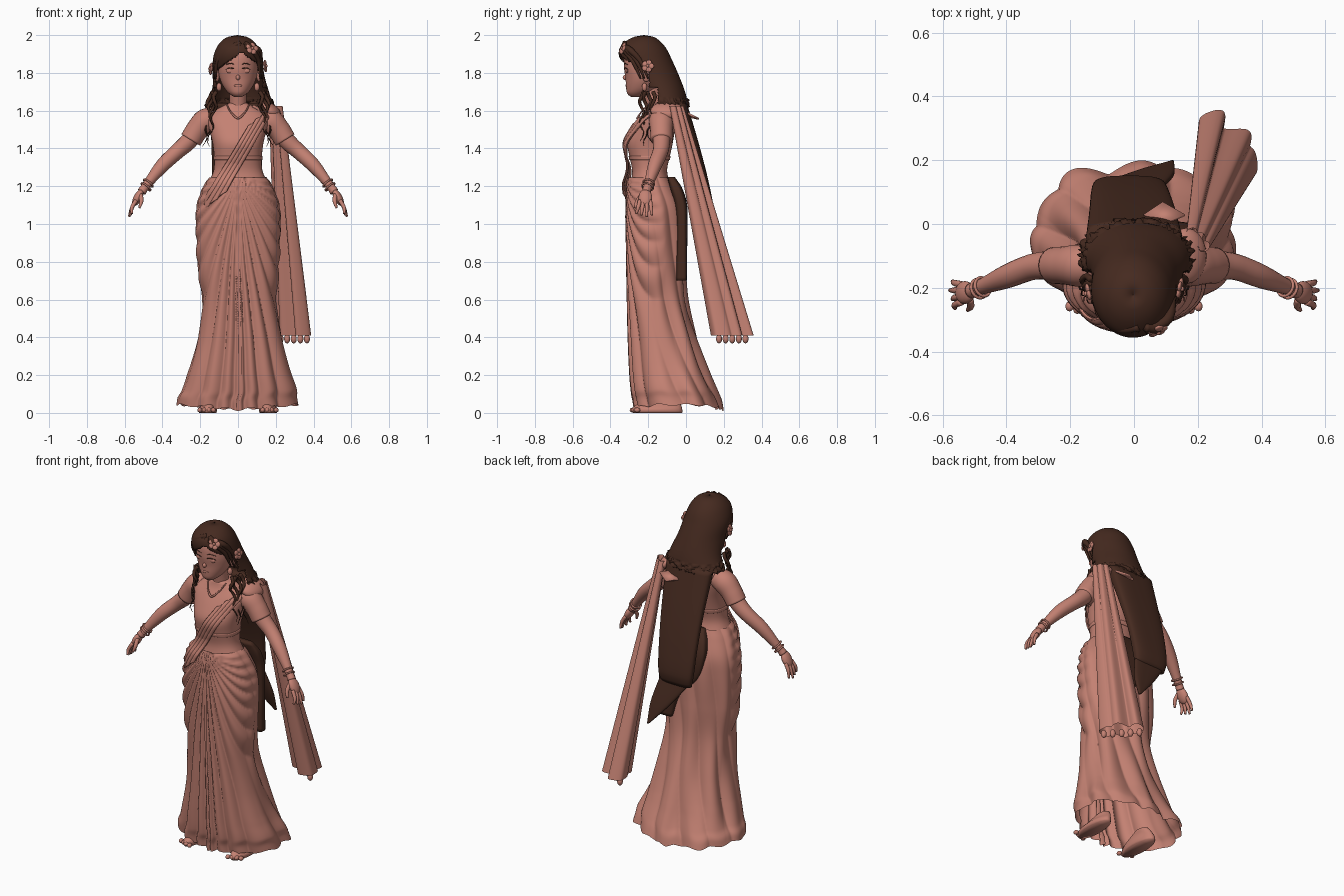
import bpy, math, random
from mathutils import Vector

random.seed(4)
cube = bpy.data.objects.get("Cube")
if cube:
    bpy.data.objects.remove(cube, do_unlink=True)


def material(name, rgb):
    m = bpy.data.materials.new(name)
    m.use_nodes = True
    m.diffuse_color = (*rgb, 1)
    m.node_tree.nodes["Principled BSDF"].inputs["Base Color"].default_value = (*rgb, 1)
    return m


CLOTH = material("dusty rose", (0.55, 0.22, 0.17))
HAIR = material("dark brown", (0.06, 0.023, 0.014))


def sample(rows, t):
    """Smooth curve through rows whose first column is the parameter."""
    i = 0
    while i < len(rows) - 2 and t > rows[i + 1][0]:
        i += 1
    a, b = rows[i], rows[i + 1]
    p, q = rows[max(i - 1, 0)], rows[min(i + 2, len(rows) - 1)]
    h = b[0] - a[0]
    u = min(max((t - a[0]) / h, 0), 1)
    out = []
    for k in range(1, len(a)):
        ma = (b[k] - p[k]) / (b[0] - p[0]) * h
        mb = (q[k] - a[k]) / (q[0] - a[0]) * h
        d = b[k] - a[k]
        out.append(a[k] + u * ma + u * u * (3 * d - 2 * ma - mb) + u ** 3 * (ma + mb - 2 * d))
    return out


def grid(name, rings, mat, closed=True, caps=False, keep=None, thick=0):
    n = len(rings[0])
    verts = [Vector(p) for r in rings for p in r]
    faces = []
    for j in range(len(rings) - 1):
        for i in range(n if closed else n - 1):
            k = (i + 1) % n
            f = (j * n + i, j * n + k, j * n + n + k, j * n + n + i)
            if keep is None or keep(sum((verts[v] for v in f), Vector()) / 4):
                faces.append(f)
    if caps:
        faces += [tuple(reversed(range(n))), tuple(range(len(verts) - n, len(verts)))]
    me = bpy.data.meshes.new(name)
    me.from_pydata(verts, [], faces)
    me.shade_smooth()
    me.materials.append(mat)
    ob = bpy.data.objects.new(name, me)
    bpy.context.collection.objects.link(ob)
    if thick:
        ob.modifiers.new("thickness", "SOLIDIFY").thickness = thick
    return ob


def loft(name, rows, mat, around=48, up=30, power=2, fold=None, grow=0, caps=True, **kw):
    """Rows are height, half width, front y, back y, centre x."""
    z0, z1 = rows[0][0], rows[-1][0]
    rings = []
    for j in range(up + 1):
        z = z0 + (z1 - z0) * j / up
        w, f, b, cx = sample(rows, z)
        ring = []
        for i in range(around):
            a = math.tau * i / around
            s, c = math.sin(a), -math.cos(a)
            r = (abs(s) ** power + abs(c) ** power) ** (-1 / power)
            x, y = w * r * s, (b - f) / 2 * r * c
            e = grow + (fold(x, c, a, z) if fold else 0)
            ring.append((cx + x + e * s, (f + b) / 2 + y + e * c, z))
        rings.append(ring)
    return grid(name, rings, mat, caps=caps, **kw)


def tube(name, pts, mat, sides=12, steps=20):
    """Points are x, y, z, radius."""
    rows = [(i, *p) for i, p in enumerate(pts)]
    path = [sample(rows, (len(pts) - 1) * k / steps) for k in range(steps + 1)]
    rings = []
    for k, p in enumerate(path):
        d = Vector(path[min(k + 1, steps)][:3]) - Vector(path[max(k - 1, 0)][:3])
        s = d.cross(Vector((0.1, 1, 0.05))).normalized()
        t = d.cross(s).normalized()
        rings.append([Vector(p[:3]) + p[3] * (s * math.cos(math.tau * i / sides) + t * math.sin(math.tau * i / sides))
                      for i in range(sides)])
    return grid(name, rings, mat, caps=True)


def ball(name, loc, scale, mat, rot=(0, 0, 0)):
    bpy.ops.mesh.primitive_uv_sphere_add(segments=20, ring_count=12, location=loc, rotation=rot)
    ob = bpy.context.object
    ob.name, ob.scale = name, scale
    ob.data.materials.append(mat)
    ob.data.shade_smooth()


# Torso with bust and sloping shoulders
TORSO = [(1.1, .18, -.295, -.06, 0), (1.2, .165, -.295, -.08, 0), (1.28, .13, -.285, -.1, 0),
         (1.36, .127, -.3, -.085, 0), (1.43, .135, -.31, -.07, 0), (1.5, .152, -.28, -.06, 0),
         (1.56, .165, -.245, -.06, 0), (1.6, .125, -.22, -.07, 0), (1.64, .05, -.21, -.1, 0)]
loft("torso", TORSO, CLOTH, power=2.3)
loft("blouse_hem", [(z, *sample(TORSO, z)) for z in (1.34, 1.35, 1.36)], CLOTH, up=4, power=2.3, grow=.004)


# Pleated skirt: folds radiate from the waist in front and sweep round the back
def skirt_fold(x, c, a, z):
    phi = abs(math.atan2(x, 1.24 - z))
    low = max(0, 1 - z / 1.2)
    front = abs(math.sin(26 * phi ** 0.6)) - .6
    sweep = abs(math.sin(5.5 * a + 4 * z)) - .6 + .4 * math.sin(7 * a - 4 * z)
    k = min(max(.5 - c * 1.5, 0), 1)
    return (.014 + .018 * low) * front * k + (.009 + .018 * low) * sweep * (1 - k)


skirt = loft("skirt", [(.01, .312, -.265, .185, 0), (.06, .305, -.272, .172, 0), (.1, .295, -.28, .155, .01),
                       (.2, .265, -.29, .115, .01), (.4, .215, -.3, .05, .01), (.6, .195, -.305, .0, .005),
                       (.8, .215, -.31, -.01, 0), (1.0, .222, -.315, -.012, 0), (1.1, .215, -.315, -.022, 0),
                       (1.2, .18, -.315, -.06, 0), (1.245, .15, -.305, -.08, 0)],
             CLOTH, around=240, up=100, power=2.35, fold=skirt_fold, caps=False)

# Hem rises a little in scallops toward the sides and back
for v in skirt.data.vertices:
    a = math.atan2(v.co.x, -v.co.y)
    v.co.z += max(0, 1 - v.co.z / .25) * (.09 * abs(v.co.x) + .012 * math.sin(7 * a) ** 2)

# Broad diagonal pleated sash from the shoulder across the chest to the hip
sash = []
for j in range(61):
    u = j / 60
    line = []
    for i in range(41):
        v = i / 40 - .5
        x, z = .13 - .28 * u + v * (.16 + .03 * u), 1.58 - .48 * u + v * (.14 + .02 * u)
        z = min(z, 1.625)
        w, f, b, cx = sample(TORSO, z)
        x = min(max(x, -w * .97), w * .97)
        y = (f + b) / 2 - (b - f) / 2 * (1 - abs(x / w) ** 2.3) ** (1 / 2.3)
        over_skirt = .022 * min(max((1.32 - z) / .1, 0), 1)
        line.append((x, y - .013 - over_skirt - .005 * abs(math.sin(v * 13)), z))
    sash.append(line)
grid("chest_sash", sash, CLOTH, closed=False, thick=.008)
ball("shoulder_drape", (.165, -.1, 1.6), (.068, .088, .04), CLOTH, (0, .5, 0))

# Long cloth tail hanging behind the left shoulder
tail = []
for j in range(41):
    u = j / 40
    centre = Vector((.2 + .095 * u, -.05 + .295 * u, 1.625 - 1.215 * u))
    ring = []
    for i in range(128):
        a = math.tau * i / 128
        c, s = math.cos(a), math.sin(a)
        wide = (.045 + .08 * u) * c
        deep = (.024 + .045 * u) * s * (.6 + .5 * abs(math.cos(c * 4))) + .014 * u * math.sin(c * 6)
        ring.append(centre + Vector((.69, -.72, 0)) * wide + Vector((.72, .69, 0)) * deep)
    tail.append(ring)
grid("cloth_tail", tail, CLOTH)
for i in range(5):
    t = i / 2 - 1
    ball("tassel", (.295 + .07 * t, .245 - .07 * t, .392), (.016, .016, .024), CLOTH)
grid("shoulder_corner", [[(.03, .03, 1.57), (.09, .0, 1.6)], [(.09, .07, 1.56), (.16, .03, 1.58)]],
     CLOTH, closed=False, thick=.01)

# Head, neck and face
tube("neck", [(0, -.155, 1.57, .06), (0, -.165, 1.62, .047), (0, -.19, 1.74, .045)], CLOTH, 20)
loft("head", [(1.672, .018, -.29, -.25, 0), (1.688, .045, -.31, -.2, 0), (1.72, .073, -.317, -.15, 0),
              (1.77, .096, -.32, -.12, 0), (1.83, .105, -.328, -.1, 0), (1.9, .098, -.32, -.1, 0),
              (1.96, .06, -.27, -.14, 0)], CLOTH)
ball("nose", (0, -.322, 1.775), (.011, .013, .014), CLOTH)
ball("lips", (0, -.314, 1.733), (.022, .007, .007), CLOTH)
tube("necklace", [(-.06, -.2, 1.635, .004), (-.04, -.235, 1.595, .004), (0, -.258, 1.56, .006),
                  (.04, -.235, 1.595, .004), (.06, -.2, 1.635, .004)], CLOTH, 8)

# Mirrored parts: eyes, ears, arms, hands, feet, front locks
for side, s in (("left", 1), ("right", -1)):
    ball(side + "_eye", (s * .043, -.312, 1.812), (.021, .008, .014), CLOTH)
    for part, z, r in (("lash", 1.826, .003), ("brow", 1.85, .0025)):
        tube(side + "_" + part, [(s * .02, -.324, z - .004, r), (s * .043, -.321, z, r),
                                 (s * .066, -.307, z - .008, r / 2)], HAIR, 6, 8)
    ball(side + "_ear", (s * .11, -.21, 1.785), (.012, .022, .032), CLOTH)
    ball(side + "_earring", (s * .1, -.22, 1.725), (.014, .014, .022), CLOTH)
    tube(side + "_sleeve", [(s * .12, -.13, 1.56, .055), (s * .17, -.13, 1.545, .066),
                            (s * .215, -.13, 1.5, .06), (s * .25, -.13, 1.445, .058)], CLOTH, 24)
    tube(side + "_arm", [(s * .2, -.13, 1.52, .048), (s * .26, -.13, 1.44, .046), (s * .32, -.135, 1.385, .041),
                         (s * .4, -.165, 1.31, .037), (s * .485, -.2, 1.205, .023),
                         (s * .51, -.21, 1.17, .024)], CLOTH, 20)
    for k in (0, .02):
        bpy.ops.mesh.primitive_torus_add(major_radius=.03, minor_radius=.005, major_segments=28, minor_segments=8,
                                         location=(s * (.475 + k * .6), -.197 - k * .3, 1.217 - k))
        ring = bpy.context.object
        ring.name = side + "_bangle"
        ring.rotation_euler = Vector((s * .6, -.25, -.75)).to_track_quat("Z", "Y").to_euler()
        ring.data.materials.append(CLOTH)
        ring.data.shade_smooth()
    ball(side + "_palm", (s * .53, -.215, 1.14), (.022, .036, .05), CLOTH, (0, -s * .5, 0))
    for k in range(4):
        y = -.19 - .018 * k
        tube(side + "_finger", [(s * .54, y, 1.125, .011), (s * .562, y - .005 * (k - 1), 1.085, .01),
                                (s * (.577 - .008 * abs(k - 1)), y - .01 * (k - 1), 1.038 + .008 * abs(k - 1), .006)],
             CLOTH, 10, 8)
    tube(side + "_thumb", [(s * .515, -.235, 1.155, .012), (s * .512, -.258, 1.12, .011),
                           (s * .522, -.27, 1.085, .006)], CLOTH, 10, 8)
    loft(side + "_foot", [(0, .045, -.28, -.02, s * .16), (.02, .05, -.285, -.02, s * .16),
                          (.05, .035, -.25, -.03, s * .15), (.08, .03, -.15, -.05, s * .14)], CLOTH, 24, 8)
    for k in range(4):
        ball(side + "_toe", (s * (.13 + .024 * k), -.282 + .008 * k, .015), (.013, .016, .013), CLOTH)
    for k in range(4):
        turn, x0, y0 = 1.6 * k, .115 + .01 * k, -.235 + .02 * k
        tube(side + "_front_lock",
             [(s * (x0 + .0035 * j + .011 * math.sin(j * 1.5 + turn)), y0 + .011 * math.cos(j * 1.5 + turn),
               1.7 - (.026 + .003 * (k % 2)) * j, .011 * (1 - j / 11)) for j in range(11)], HAIR, 8, 40)
    for k in range(3):
        tube(side + "_fringe", [(.025 + s * .01, -.325 - .005 * k, 1.96 - .012 * k, .012),
                                (.015 + s * (.06 + .014 * k), -.325 + .012 * k, 1.925, .017),
                                (s * (.108 + .006 * k), -.28 + .02 * k, 1.86, .012),
                                (s * (.118 + .006 * k), -.24 + .02 * k, 1.77, .004)], HAIR, 10)


# Hair cap, cut open round the face and ragged along the hem
def keep_hair(p):
    return not (p.y < -.195 and p.z < 1.91 - .7 * abs(p.x - .02)) and not (p.z < 1.72 and p.y < -.15)


def hem_jag(x, c, a, z):
    return random.uniform(-.012, .012) if z < 1.66 else 0


loft("hair_cap", [(1.62, .18, -.2, .015, .008), (1.7, .152, -.24, -.005, .012), (1.78, .136, -.3, -.035, .005),
                  (1.87, .13, -.35, -.075, -.003), (1.93, .112, -.352, -.105, -.003), (1.97, .083, -.315, -.14, -.003),
                  (1.992, .046, -.27, -.175, -.003), (2.0, .001, -.223, -.221, -.003)], HAIR,
     around=96, up=48, fold=hem_jag, caps=False, keep=keep_hair, thick=.01)

# Long back hair: outer fall, pointed end, and inner layer slipping under the skirt folds
loft("back_hair", [(.98, .1, .09, .14, -.015), (1.04, .112, .085, .152, -.015), (1.2, .123, .06, .125, -.012),
                   (1.4, .135, .0, .075, -.005), (1.64, .15, -.09, .005, .0)], HAIR, power=3)
loft("back_hair_tip", [(.73, .006, .185, .2, .12), (.85, .06, .14, .175, .065), (1.0, .1, .1, .135, -.01)],
     HAIR, power=3)
loft("inner_hair", [(.7, .045, -.05, .004, .145), (.85, .07, -.05, .006, .12), (.97, .13, -.05, .008, .06),
                    (1.1, .15, -.06, .006, .04), (1.19, .14, -.085, -.02, .04), (1.25, .11, -.1, -.06, .04)],
     HAIR, power=4)

# Hair flowers
for centre, out in (((.07, -.325, 1.925), (.35, -.85, .35)), ((.132, -.2, 1.835), (1, -.2, .1)),
                    ((-.132, -.215, 1.82), (-1, -.2, .1))):
    q = Vector(out).to_track_quat("Z", "Y")
    for i in range(5):
        a = math.tau * i / 5
        spot = Vector(centre) + q @ Vector((.018 * math.cos(a), .018 * math.sin(a), .012))
        ball("flower_petal", spot, (.016, .016, .007), CLOTH, q.to_euler())
    ball("flower_centre", Vector(centre) + q @ Vector((0, 0, .018)), (.008, .008, .008), CLOTH)
